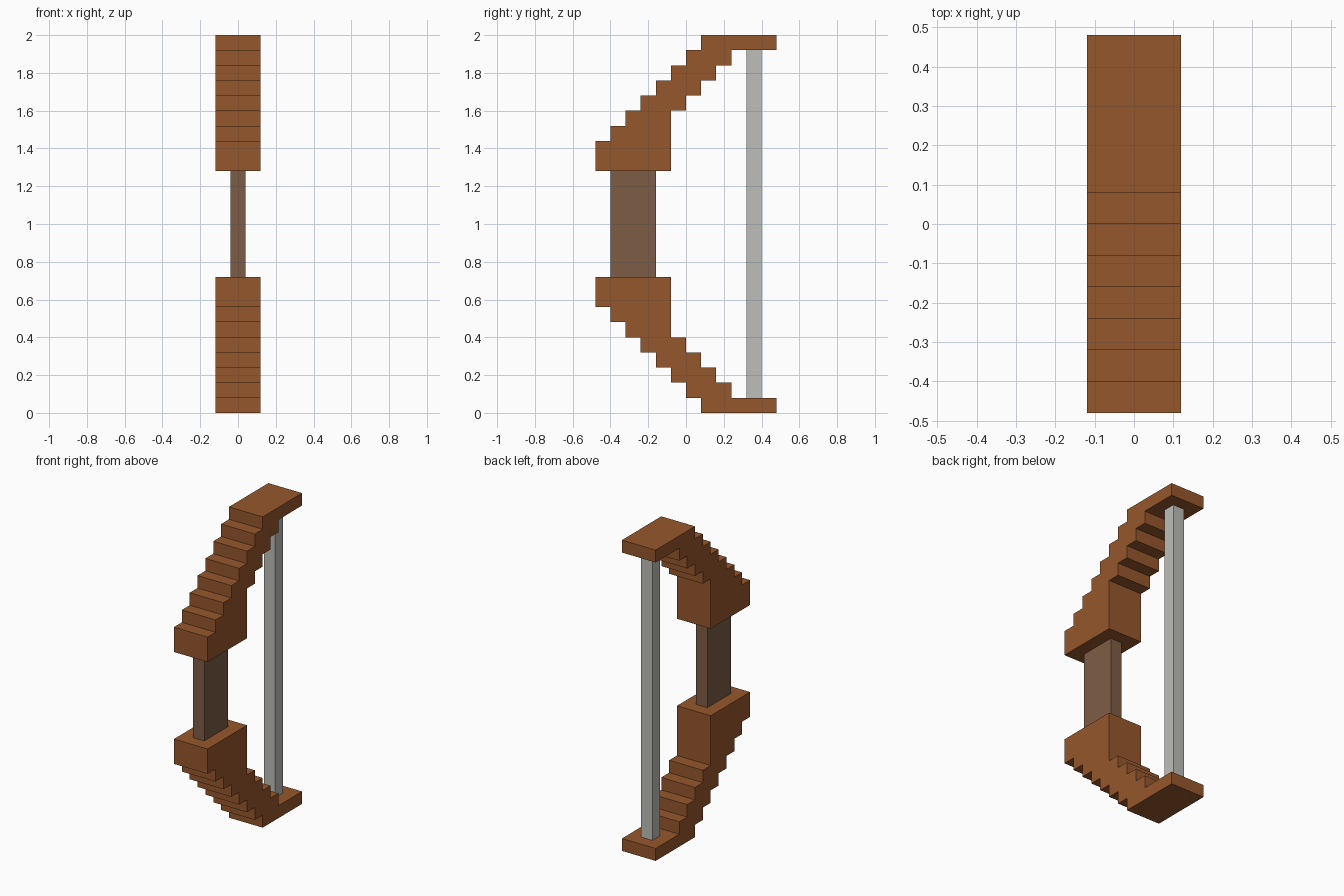
import bpy
import bmesh

if "Cube" in bpy.data.objects:
    bpy.data.objects.remove(bpy.data.objects["Cube"], do_unlink=True)

U = 0.08  # stair unit shared by every part


def material(name, rgb):
    mat = bpy.data.materials.new(name)
    mat.use_nodes = True
    mat.diffuse_color = (*rgb, 1)
    mat.node_tree.nodes["Principled BSDF"].inputs["Base Color"].default_value = (*rgb, 1)
    return mat


wood = material("orange_brown_wood", (0.305, 0.095, 0.026))
leather = material("grey_brown_grip", (0.207, 0.109, 0.060))
cord = material("pale_grey_string", (0.515, 0.515, 0.485))


def extrude_profile(name, points, half_width, mat):
    """Extrude a closed (y, z) outline symmetrically along x."""
    bm = bmesh.new()
    face = bm.faces.new([bm.verts.new((-half_width, y, z)) for y, z in points])
    result = bmesh.ops.extrude_face_region(bm, geom=[face])
    moved = [v for v in result["geom"] if isinstance(v, bmesh.types.BMVert)]
    bmesh.ops.translate(bm, verts=moved, vec=(2 * half_width, 0, 0))
    bmesh.ops.recalc_face_normals(bm, faces=bm.faces)
    mesh = bpy.data.meshes.new(name)
    bm.to_mesh(mesh)
    bm.free()
    mesh.materials.append(mat)
    obj = bpy.data.objects.new(name, mesh)
    bpy.context.collection.objects.link(obj)
    return obj


def limb_outline(sign):
    """Stepped outline, climbing away from mid height; sign -1 gives the lower limb."""
    # rows of (front, back, bottom, top) in stair units above mid height
    rows = [(-6, -1, 3.5, 5.5), (-5, -1, 5.5, 6.5), (-4, -1, 6.5, 7.5)]
    rows += [(i - 3, i, 7.5 + i, 8.5 + i) for i in range(4)]
    rows.append((1, 6, 11.5, 12.5))
    front = [(f, z) for f, b, lo, hi in rows for z in (lo, hi)]
    back = [(b, z) for f, b, lo, hi in reversed(rows) for z in (hi, lo)]
    outline = []
    for p in front + back:
        if not outline or p != outline[-1]:
            outline.append(p)
    return [(y * U, 1 + sign * z * U) for y, z in outline]


def box_outline(front, back, half_height):
    return [(front * U, 1 - half_height * U), (back * U, 1 - half_height * U),
            (back * U, 1 + half_height * U), (front * U, 1 + half_height * U)]


# Stepped wooden limbs
extrude_profile("upper_limb", limb_outline(1), 1.5 * U, wood)
extrude_profile("lower_limb", limb_outline(-1), 1.5 * U, wood)

# Grip between the limbs, and the string between their tips
extrude_profile("grip", box_outline(-5, -2, 3.5), 0.5 * U, leather)
extrude_profile("string", box_outline(4, 5, 11.5), 0.5 * U, cord)
